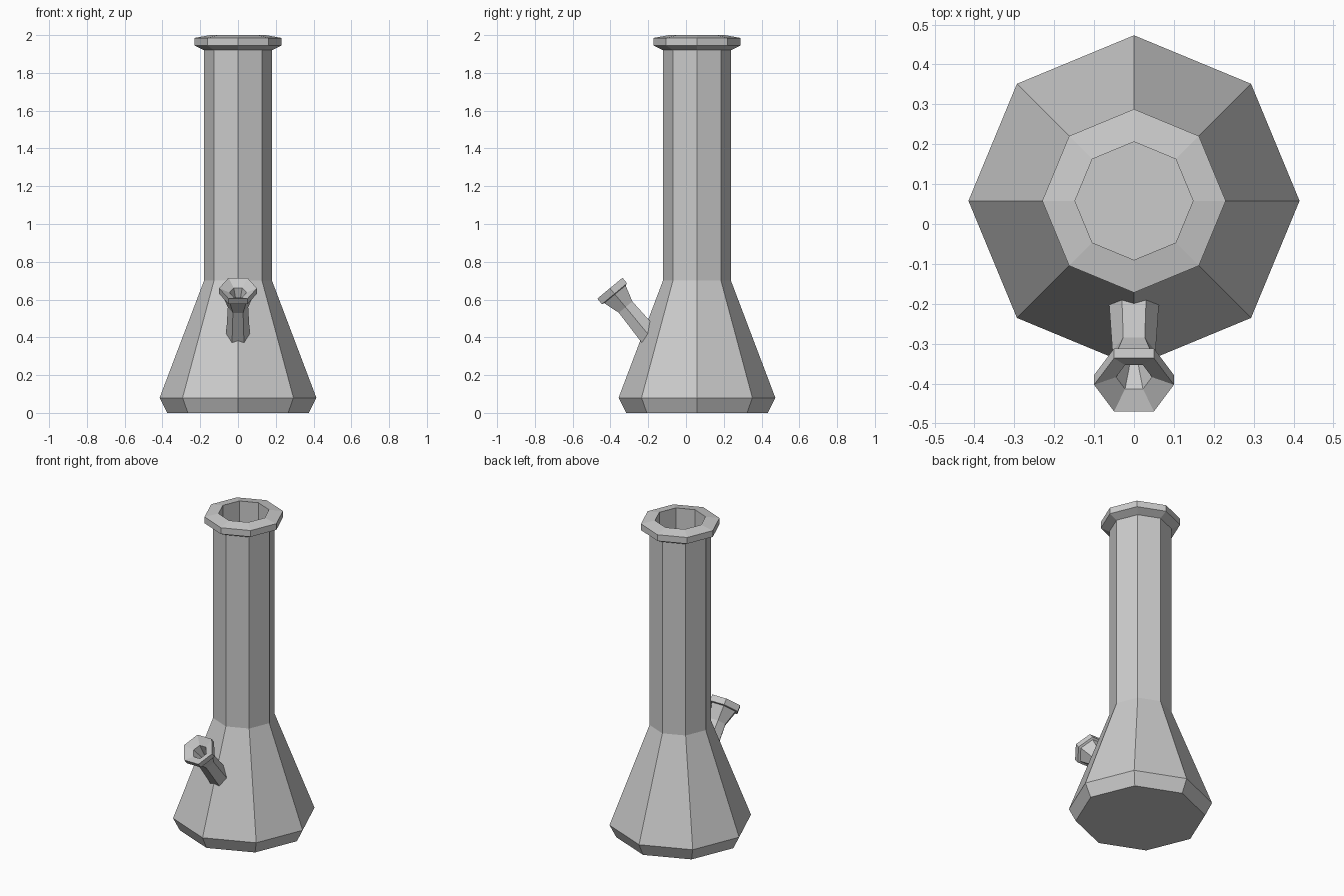
import bpy, bmesh, math
from mathutils import Matrix, Vector

cube = bpy.data.objects.get("Cube")
if cube:
    bpy.data.objects.remove(cube, do_unlink=True)

grey = bpy.data.materials.new("plain_grey")
grey.use_nodes = True
colour = (0.6, 0.6, 0.6, 1)
grey.diffuse_color = colour
grey.node_tree.nodes["Principled BSDF"].inputs["Base Color"].default_value = colour


def lathe(name, profile, sides, matrix):
    """Spin (radius, height) pairs into a closed faceted solid."""
    bm = bmesh.new()
    rings = []
    for r, h in profile:
        angles = [2 * math.pi * i / sides for i in range(sides)]
        rings.append([bm.verts.new((r * math.cos(a), r * math.sin(a), h)) for a in angles])
    for low, high in zip(rings, rings[1:]):
        for i in range(sides):
            j = (i + 1) % sides
            bm.faces.new((low[i], low[j], high[j], high[i]))
    bm.faces.new(rings[0][::-1])
    bm.faces.new(rings[-1])
    bmesh.ops.recalc_face_normals(bm, faces=bm.faces)
    mesh = bpy.data.meshes.new(name)
    bm.to_mesh(mesh)
    bm.free()
    mesh.materials.append(grey)
    obj = bpy.data.objects.new(name, mesh)
    obj.matrix_world = matrix
    bpy.context.collection.objects.link(obj)
    return obj


# Flared base, straight neck, rolled lip and hollow bore
lathe("flask_body", [
    (0.375, 0), (0.415, 0.08), (0.18, 0.70), (0.18, 1.92),
    (0.23, 1.945), (0.23, 1.985), (0.148, 2.0), (0.148, 0.70),
], 8, Matrix.Translation((0, 0.058, 0)))

# Tilted six-sided stem with funnel bowl, measured back from its rim
axis = Vector((0, -0.64, 0.77)).normalized()
across = Vector((1, 0, 0))
tilt = Matrix((across, axis.cross(across), axis)).transposed().to_4x4()
lathe("stem_and_bowl", [
    (0.063, -0.33), (0.054, -0.13), (0.085, -0.042), (0.10, -0.038),
    (0.10, 0), (0.045, -0.03), (0.015, -0.12),
], 6, Matrix.Translation((0, -0.403, 0.66)) @ tilt)
